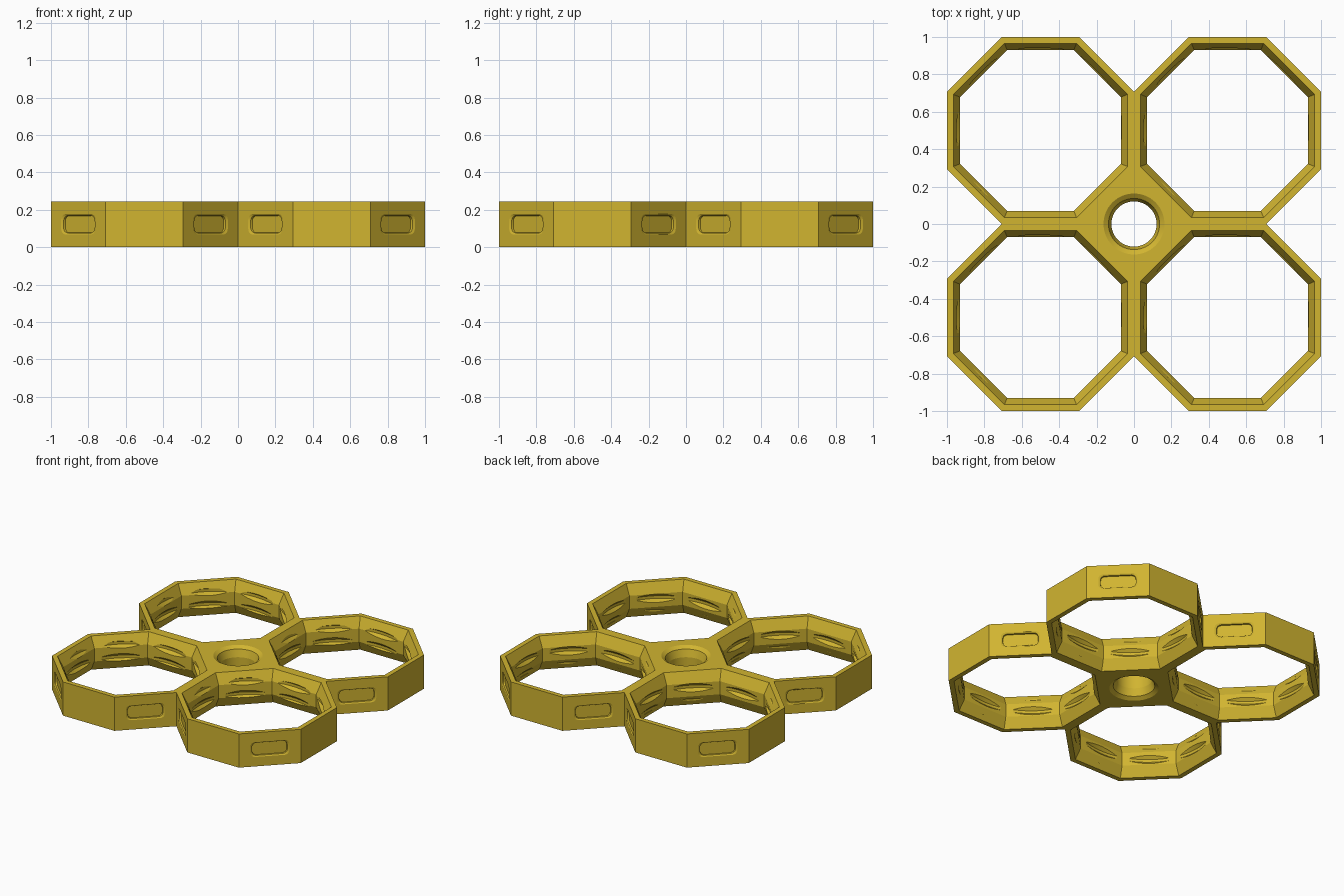
import bpy, bmesh, math
from mathutils import Matrix, Vector

if "Cube" in bpy.data.objects:
    bpy.data.objects.remove(bpy.data.objects["Cube"])

H = 0.245                      # tile height
S = 0.5 * math.tan(math.pi / 8)  # half side of an octagon cell
LO, HI = 0.5 - S, 0.5 + S
CELLS = [(sx * 0.5, sy * 0.5) for sx in (-1, 1) for sy in (-1, 1)]

gold = bpy.data.materials.new("mustard_gold")
gold.diffuse_color = (0.64, 0.46, 0.03, 1)
gold.use_nodes = True
gold.node_tree.nodes["Principled BSDF"].inputs["Base Color"].default_value = gold.diffuse_color


def make_object(name, bm):
    bmesh.ops.recalc_face_normals(bm, faces=bm.faces)
    mesh = bpy.data.meshes.new(name)
    bm.to_mesh(mesh)
    bm.free()
    ob = bpy.data.objects.new(name, mesh)
    bpy.context.collection.objects.link(ob)
    mesh.materials.append(gold)
    return ob


def loft(bm, rings):
    """Closed solid through a list of rings with equal point counts."""
    loops = [[bm.verts.new(p) for p in ring] for ring in rings]
    n = len(loops[0])
    for a, b in zip(loops, loops[1:]):
        for i in range(n):
            j = (i + 1) % n
            bm.faces.new((a[i], a[j], b[j], b[i]))
    bm.faces.new(loops[0][::-1])
    bm.faces.new(loops[-1])


def ring(cx, cy, r, z, n, turn=0.0):
    return [(cx + r * math.cos(turn + math.tau * i / n),
             cy + r * math.sin(turn + math.tau * i / n), z) for i in range(n)]


def threaded_rod(bm, cx, cy, pitch=0.1, minor=0.426, major=0.45, n=72):
    """Solid rod with a trapezoid helical ridge."""
    prof = [(-0.35, minor), (-0.1, major), (0.1, major), (0.35, minor)]
    rows = [(k + f, r) for k in range(8) for f, r in prof]
    grid = []
    for i in range(n):
        t = i / n
        c, s = math.cos(math.tau * t), math.sin(math.tau * t)
        grid.append([bm.verts.new((cx + r * c, cy + r * s, (k + t) * pitch - 0.25))
                     for k, r in rows])
    side = []
    for i in range(n):
        a = grid[i]
        b = grid[i + 1] if i < n - 1 else grid[0][4:]   # one pitch up at the seam
        for j in range(min(len(a), len(b)) - 1):
            side.append(bm.faces.new((a[j], b[j], b[j + 1], a[j + 1])))
    # last column is one turn shorter, so its open edges join the end caps
    low, high = bm.verts.new((cx, cy, -0.6)), bm.verts.new((cx, cy, 1.0))
    for e in {e for f in side for e in f.edges if len(e.link_faces) == 1}:
        mid = (e.verts[0].co.z + e.verts[1].co.z) / 2
        bm.faces.new((e.verts[0], e.verts[1], low if mid < H / 2 else high))


def slot_ring(depth, hw, hh, r=0.03, steps=5):
    """Rounded rectangle in the local xz plane, at y = depth."""
    pts = []
    for q, (sx, sz) in enumerate([(1, 1), (-1, 1), (-1, -1), (1, -1)]):
        for k in range(steps):
            a = math.pi / 2 * (q + k / (steps - 1))
            pts.append(Vector((sx * (hw - r) + r * math.cos(a), depth,
                               sz * (hh - r) + r * math.sin(a))))
    return pts


# Tile body: outline of four touching octagons
quarter = [(HI, 0), (1, LO), (1, HI), (HI, 1), (LO, 1)]
outline = []
for q in range(4):
    for x, y in quarter:
        for _ in range(q):
            x, y = -y, x
        outline.append((x, y))
bm = bmesh.new()
loft(bm, [[(x, y, z) for x, y in outline] for z in (0, H)])
tile = make_object("octagon_tile", bm)

# Octagonal openings, narrowest at mid height
bm = bmesh.new()
K = 1 / math.cos(math.pi / 8)
for cx, cy in CELLS:
    loft(bm, [ring(cx, cy, a * K, z, 8, math.pi / 8) for a, z in
              [(0.466, -0.05), (0.466, 0), (0.43, 0.075), (0.43, H - 0.075),
               (0.466, H), (0.466, H + 0.05)]])
openings = make_object("opening_cutter", bm)

# Screw thread grooves in the openings
bm = bmesh.new()
for cx, cy in CELLS:
    threaded_rod(bm, cx, cy)
threads = make_object("thread_cutter", bm)

# Round centre hole with countersunk rims
bm = bmesh.new()
loft(bm, [ring(0, 0, r, z, 64) for r, z in
          [(0.163, -0.05), (0.163, 0), (0.137, 0.018), (0.121, 0.07),
           (0.121, H - 0.07), (0.137, H - 0.018), (0.163, H), (0.163, H + 0.05)]])
hole = make_object("centre_hole_cutter", bm)

# Shallow slots on the outer diagonal walls
bm = bmesh.new()
for cx, cy in CELLS:
    for dx, dy in [(1, 1), (1, -1), (-1, 1), (-1, -1)]:
        if dx * cx < 0 and dy * cy < 0:
            continue                      # wall facing the hub
        ang = math.atan2(dy, dx)
        m = (Matrix.Translation((cx + 0.5 * math.cos(ang), cy + 0.5 * math.sin(ang), H / 2))
             @ Matrix.Rotation(ang + math.pi / 2, 4, 'Z'))
        loft(bm, [[m @ p for p in slot_ring(*s)] for s in
                  [(-0.01, 0.13, 0.054), (0, 0.13, 0.054),
                   (0.006, 0.118, 0.046), (0.017, 0.116, 0.045)]])
slots = make_object("slot_cutter", bm)

# Cut everything out of the tile
bpy.context.view_layer.objects.active = tile
tile.select_set(True)
for cutter in (openings, threads, hole, slots):
    mod = tile.modifiers.new(cutter.name, 'BOOLEAN')
    mod.operation = 'DIFFERENCE'
    mod.solver = 'EXACT'
    mod.object = cutter
    bpy.ops.object.modifier_apply(modifier=mod.name)
    bpy.data.objects.remove(cutter)
bpy.ops.object.shade_smooth_by_angle(angle=math.radians(12))
